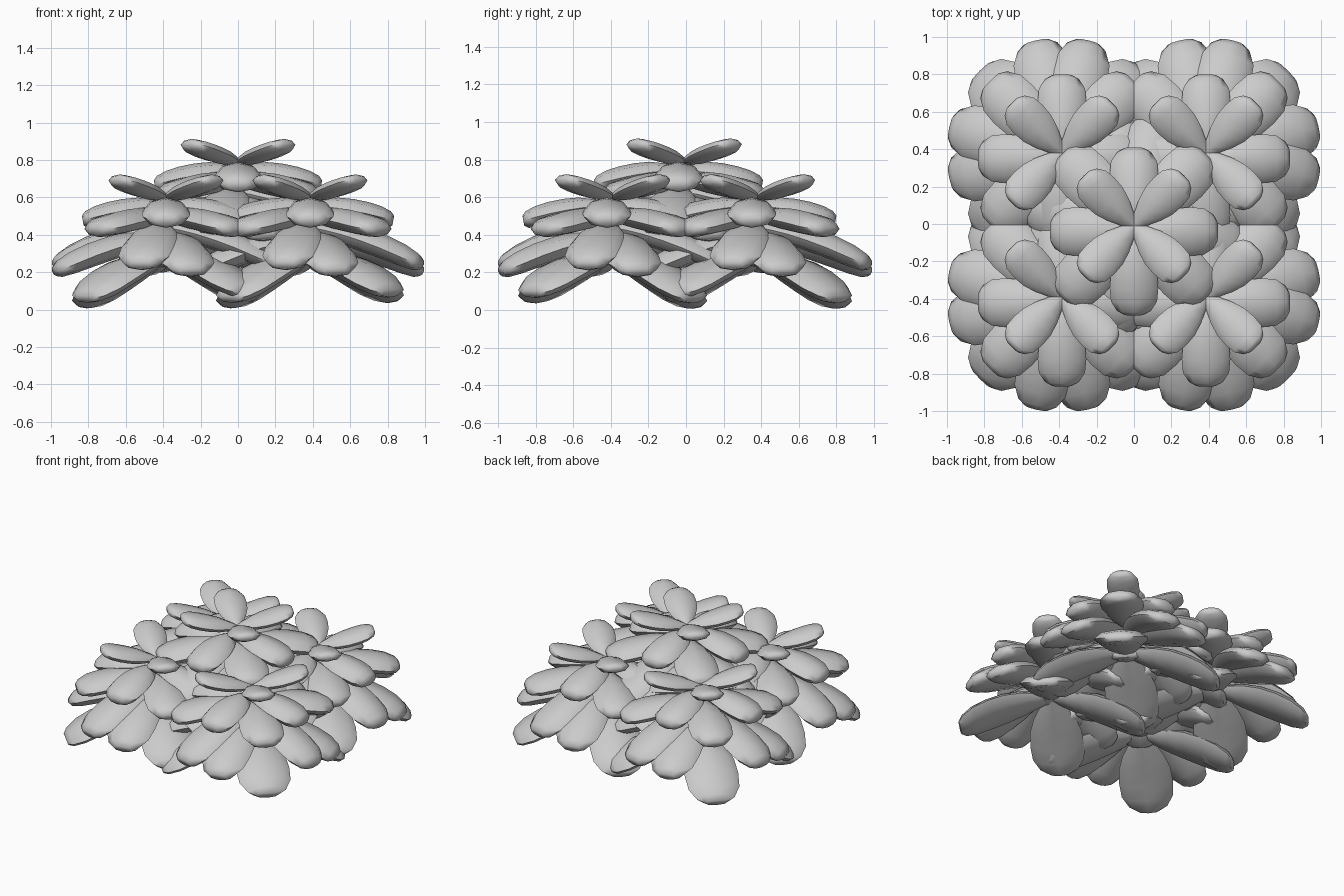
import bpy, bmesh
from math import sin, cos, pi, radians
from mathutils import Vector

if "Cube" in bpy.data.objects:
    bpy.data.objects.remove(bpy.data.objects["Cube"])

# Petal outline: (position along, width factor, thickness factor)
STATIONS = [(0, .22, .3), (.15, .48, .65), (.32, .76, .92), (.50, .95, 1), (.68, 1, 1),
            (.84, .95, .92), (.955, .70, .72), (1, .42, .42)]
SIDES = 8

# Petal layers: angle offset, reach, half width, thickness, base z, tip z, arch, shift in y
LAYERS = [
    (45, .375, .108, .044, .00, .097, -.005, 0),
    (0, .445, .130, .062, -.045, -.125, .015, -.03),
    (45, .540, .145, .060, -.10, -.175, .015, 0),
    (-13, .610, .150, .064, -.16, -.360, .03, 0),
    (13, .610, .155, .064, -.21, -.395, .03, 0),
    (45, .612, .180, .060, -.31, -.540, .035, 0),
]


def add_petal(bm, angle, reach, half, thick, z0, z1, arch, dy):
    out = Vector((cos(angle), sin(angle), 0))
    side = Vector((-sin(angle), cos(angle), 0))
    axis = (out * reach + Vector((0, 0, z1 - z0))).normalized()
    up = axis.cross(side)
    rings = []
    for t, w, h in STATIONS:
        z = z0 + (z1 - z0) * t + arch * 4 * t * (1 - t)
        c = out * (reach * t) + Vector((0, dy, z))
        ring = []
        for i in range(SIDES):
            a = 2 * pi * i / SIDES
            ring.append(bm.verts.new(c + side * (half * w * cos(a)) + up * (thick * h * sin(a))))
        rings.append(ring)
    for a, b in zip(rings, rings[1:]):
        for i in range(SIDES):
            j = (i + 1) % SIDES
            bm.faces.new((a[i], a[j], b[j], b[i]))
    bm.faces.new(rings[0])
    bm.faces.new(rings[-1])


def add_rosette(name, x, y, z):
    bm = bmesh.new()
    for n, (off, reach, half, thick, z0, z1, arch, dy) in enumerate(LAYERS):
        for k in range(4):
            a = radians(off + 90 * k)
            # lowest ring leans slightly to one corner
            lean = .03 * (cos(a) - sin(a)) / 1.414 if n == 5 else 0
            add_petal(bm, a, reach, half, thick, z0, z1 + lean, arch, dy)
    bmesh.ops.recalc_face_normals(bm, faces=bm.faces)
    me = bpy.data.meshes.new(name)
    bm.to_mesh(me)
    bm.free()
    ob = bpy.data.objects.new(name, me)
    bpy.context.collection.objects.link(ob)
    ob.location = (x, y, z)
    bpy.ops.object.select_all(action='DESELECT')
    ob.select_set(True)
    bpy.context.view_layer.objects.active = ob
    bpy.ops.object.shade_smooth_by_angle(angle=radians(60))


# Raised middle rosette and four corner rosettes
add_rosette("centre_rosette", 0, -.01, .79)
for sx, lr in ((-1, "left"), (1, "right")):
    for sy, fb in ((-1, "front"), (1, "back")):
        add_rosette(f"{fb}_{lr}_rosette", sx * .385, sy * .385 - .005, .6)
